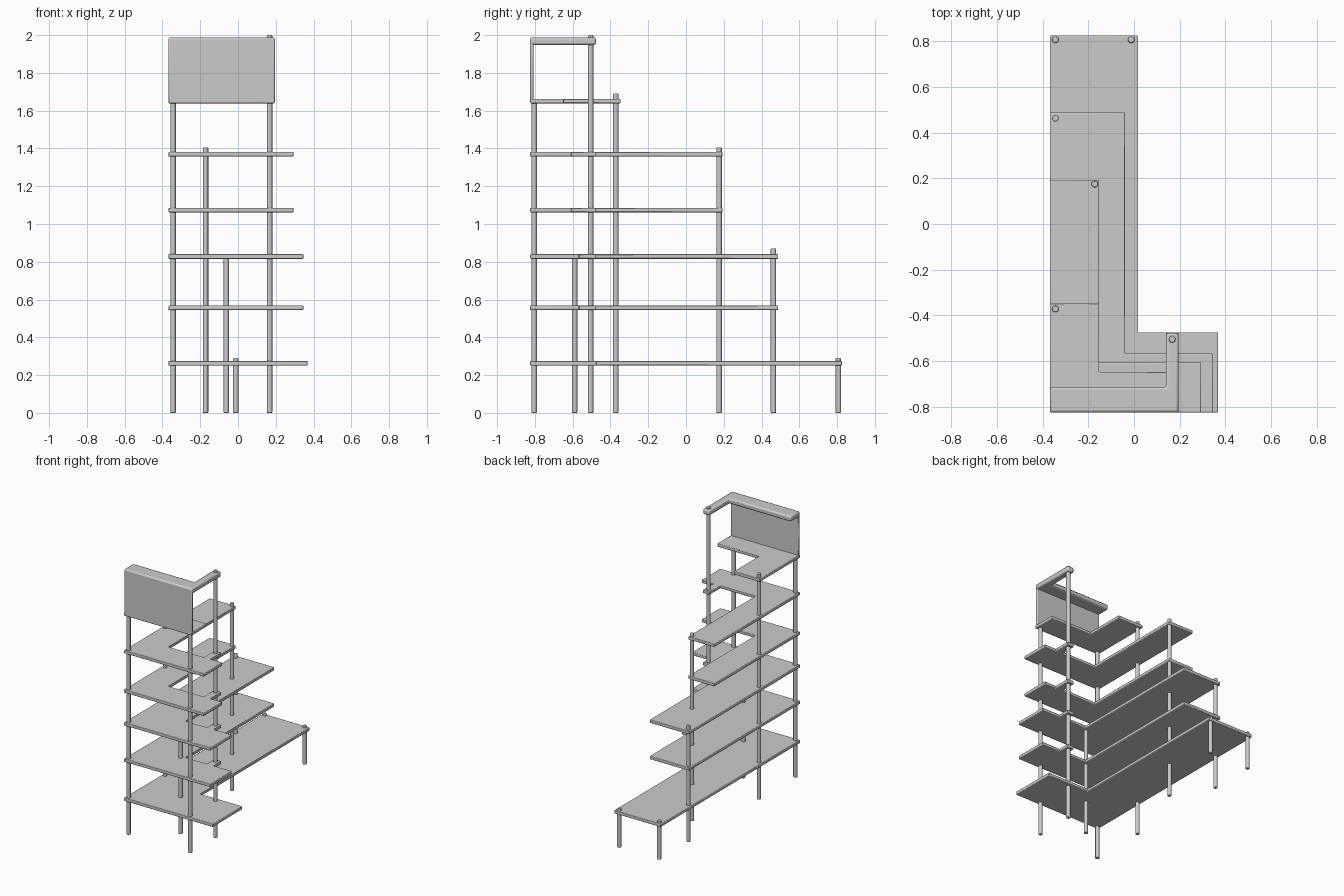
import bpy, bmesh

if "Cube" in bpy.data.objects:
    bpy.data.objects.remove(bpy.data.objects["Cube"])

L, F = -0.368, -0.825   # left and front edges shared by every shelf


def finish(name, bm, bevel, segs=2):
    bmesh.ops.recalc_face_normals(bm, faces=bm.faces)
    me = bpy.data.meshes.new(name)
    bm.to_mesh(me)
    bm.free()
    ob = bpy.data.objects.new(name, me)
    bpy.context.collection.objects.link(ob)
    mod = ob.modifiers.new("soft_edges", 'BEVEL')
    mod.width, mod.segments = bevel, segs
    mod.limit_method = 'ANGLE'
    bpy.context.view_layer.objects.active = ob
    bpy.ops.object.select_all(action='DESELECT')
    ob.select_set(True)
    bpy.ops.object.shade_smooth_by_angle()
    return ob


def slab(name, outline, z0, z1, bevel=0.004):
    bm = bmesh.new()
    face = bm.faces.new([bm.verts.new((x, y, z0)) for x, y in outline])
    new = bmesh.ops.extrude_face_region(bm, geom=[face])['geom']
    bmesh.ops.translate(bm, vec=(0, 0, z1 - z0),
                        verts=[g for g in new if isinstance(g, bmesh.types.BMVert)])
    return finish(name, bm, bevel)


def post(name, x, y, top):
    bm = bmesh.new()
    bmesh.ops.create_cone(bm, cap_ends=True, segments=20, radius1=0.0145,
                          radius2=0.0145, depth=top)
    bmesh.ops.translate(bm, vec=(x, y, top / 2), verts=bm.verts)
    return finish(name, bm, 0.004)


# L-shaped shelves: height, right end, side wing inner x, front wing inner y, back y, post tab
shelves = [
    (0.263, 0.368, 0.018, -0.475, 0.825, False),
    (0.556, 0.346, -0.040, -0.567, 0.488, True),
    (0.828, 0.346, -0.040, -0.567, 0.488, True),
    (1.074, 0.294, -0.153, -0.606, 0.192, True),
    (1.369, 0.294, -0.153, -0.606, 0.192, True),
    (1.651, 0.195, -0.153, -0.647, -0.347, False),
]
for i, (z, right, ix, iy, back, tab) in enumerate(shelves, 1):
    pts = [(L, F), (right, F), (right, iy)]
    if tab:
        pts += [(0.195, iy), (0.195, -0.477), (0.140, -0.477), (0.140, iy)]
    pts += [(ix, iy), (ix, back), (L, back)]
    slab(f"shelf_{i}", pts, z - 0.012, z + 0.012)

# Round posts standing on the floor
posts = {
    "front_left_post": (-0.344, -0.803, 1.66),
    "front_right_post": (0.167, -0.803, 1.66),
    "tall_right_post": (0.167, -0.505, 2.0),
    "inner_corner_post": (-0.062, -0.59, 0.832),
    "upper_left_post": (-0.344, -0.372, 1.69),
    "middle_post": (-0.172, 0.175, 1.405),
    "left_wing_post": (-0.344, 0.463, 0.87),
    "back_left_post": (-0.344, 0.807, 0.29),
    "back_right_post": (-0.012, 0.807, 0.29),
}
for name, (x, y, top) in posts.items():
    post(name, x, y, top)

# Thin upright front panel, and the L-shaped top rail reaching the tall post
R = 0.195
slab("front_panel", [(L, F), (R, F), (R, F + 0.018), (L, F + 0.018)], 1.639, 1.985, 0.007)
slab("top_rail", [(L, F), (R, F), (R, -0.477), (0.140, -0.477), (0.140, -0.715), (L, -0.715)],
     1.948, 1.988, 0.010)
